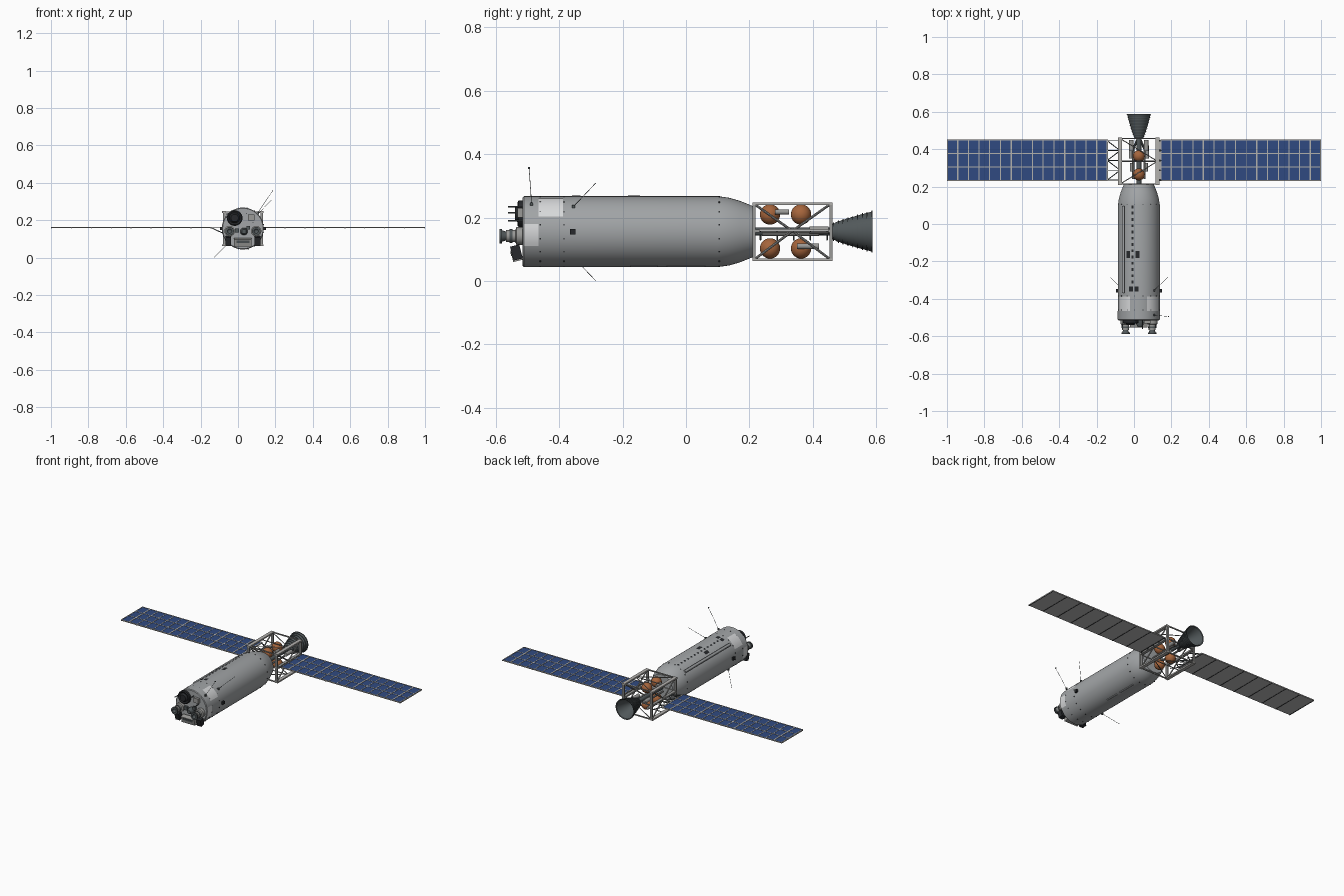
import bpy, bmesh, math
from mathutils import Vector, Matrix

cube = bpy.data.objects.get("Cube")
if cube:
    bpy.data.objects.remove(cube)

CX, CZ, R = 0.026, 0.156, 0.112          # hull axis and radius


def material(name, r, g, b):
    m = bpy.data.materials.new(name)
    m.use_nodes = True
    m.diffuse_color = (r, g, b, 1)
    m.node_tree.nodes["Principled BSDF"].inputs["Base Color"].default_value = (r, g, b, 1)
    return m


HULL = material("hull grey", .36, .375, .385)
LIGHT = material("pale panel", .68, .69, .70)
FRAME = material("frame grey", .32, .32, .31)
DARK = material("engine dark grey", .085, .10, .105)
BLACK = material("near black", .02, .022, .025)
BLUE = material("solar blue", .03, .068, .22)
GRID = material("pale warm grey", .45, .44, .42)
BACK = material("solar backing", .48, .48, .48)
COPPER = material("copper tank", .38, .13, .045)


def finish(bm, name, *mats, smooth=False):
    me = bpy.data.meshes.new(name)
    bm.to_mesh(me)
    bm.free()
    ob = bpy.data.objects.new(name, me)
    bpy.context.collection.objects.link(ob)
    for m in mats:
        me.materials.append(m)
    if smooth:
        bpy.ops.object.select_all(action='DESELECT')
        ob.select_set(True)
        bpy.context.view_layer.objects.active = ob
        bpy.ops.object.shade_smooth_by_angle(angle=math.radians(35))
    return ob


def box(bm, c, s, turn=Matrix()):
    m = Matrix.Translation(c) @ turn @ Matrix.Diagonal((*s, 1))
    bmesh.ops.create_cube(bm, size=1, matrix=m)


def rod(bm, a, b, r, sides=8):
    a, b = Vector(a), Vector(b)
    d = b - a
    m = Matrix.Translation((a + b) / 2) @ d.to_track_quat('Z', 'Y').to_matrix().to_4x4()
    bmesh.ops.create_cone(bm, cap_ends=True, segments=sides, radius1=r,
                          radius2=r, depth=d.length, matrix=m)


def lathe(name, profile, mat, x=CX, z=CZ, steps=48):
    """Spin (y, radius) points around a line parallel to y."""
    bm = bmesh.new()
    vs = [bm.verts.new((x + r, y, z)) for y, r in profile]
    es = [bm.edges.new(p) for p in zip(vs, vs[1:])]
    bmesh.ops.spin(bm, geom=vs + es, cent=(x, 0, z), axis=(0, 1, 0),
                   angle=math.tau, steps=steps)
    bmesh.ops.remove_doubles(bm, verts=bm.verts, dist=1e-5)
    bmesh.ops.recalc_face_normals(bm, faces=bm.faces)
    return finish(bm, name, mat, smooth=True)


def on_hull(deg, y, r=R):
    a = math.radians(deg)
    return Vector((CX + r * math.cos(a), y, CZ + r * math.sin(a)))


def plate(bm, y0, y1, a0, a1, r=R + .0015):
    """Curved plate hugging the hull between two angles."""
    n = max(2, int((a1 - a0) / 5))
    rows = [[bm.verts.new(on_hull(a0 + (a1 - a0) * i / n, y, r)) for y in (y0, y1)]
            for i in range(n + 1)]
    for p, q in zip(rows, rows[1:]):
        bm.faces.new((p[0], q[0], q[1], p[1]))
    bmesh.ops.recalc_face_normals(bm, faces=bm.faces)
    for f in bm.faces:
        c = f.calc_center_median() - Vector((CX, 0, CZ))
        if f.normal.x * c.x + f.normal.z * c.z < 0:
            f.normal_flip()


# Pressure hull, shoulder seam and small fittings
lathe("hull", [(-.515, 0), (-.515, .108), (-.511, R), (.10, R), (.135, .107),
               (.17, .097), (.212, .08), (.212, 0)], HULL)
bm = bmesh.new()
for y in (-.46, -.385, .105):
    for k in range(16):
        box(bm, on_hull(11 + 22.5 * k, y), (.004, .004, .004))
finish(bm, "hull_fittings", BLACK)

# Pale plates on the hull
bm = bmesh.new()
for a in (25, 115):
    plate(bm, -.465, -.388, a, a + 42)
for a in (-24, 168):
    plate(bm, -.511, -.465, a, a + 36)
finish(bm, "pale_plates", LIGHT, smooth=True)

# Dark dashes and windows along the top
bm = bmesh.new()
for k in range(13):
    plate(bm, -.318 + k * .0335, -.303 + k * .0335, 105, 111)
for a in (88, 115):
    plate(bm, -.183, -.145, a, a + 11)
for a in (91, 106):
    plate(bm, -.36, -.333, a, a + 11)
finish(bm, "dark_windows", BLACK)

# Long conduits on the upper side and the belly
bm = bmesh.new()
rod(bm, on_hull(137, -.37), on_hull(137, .095), .008, 12)
for y0, y1 in ((-.175, -.09), (-.06, .06)):
    rod(bm, on_hull(-75, y0, R - .002), on_hull(-75, y1, R - .002), .006)
finish(bm, "conduits", HULL, smooth=True)
bm = bmesh.new()
for a in (132, 142):
    plate(bm, -.37, .095, a - .6, a + .6)
finish(bm, "conduit_edges", BLACK)

# Side sensors
bm = bmesh.new()
for s in (-1, 1):
    box(bm, (CX + s * (R + .003), -.357, CZ), (.016, .018, .018))
finish(bm, "side_sensors", BLACK)

# Whip antennas
bm = bmesh.new()
for a, b in (((.108, -.487, .243), (.185, -.495, .357)),
             ((.108, -.355, .235), (.18, -.285, .309)),
             ((-.055, -.355, .075), (-.128, -.285, .001))):
    rod(bm, a, b, .001, 6)
    box(bm, a, (.01, .01, .01))
box(bm, (.185, -.495, .357), (.006, .006, .006))
finish(bm, "whip_antennas", DARK)

# Nose: round hatch, pods, boxes and rods
lathe("hatch", [(-.512, .042), (-.528, .042), (-.532, .036), (-.528, .028),
                (-.54, .02), (-.54, 0)], BLACK, -.018, .212, 32)
for s in (-1, 1):
    x = CX + s * .071
    lathe("nose_pod", [(-.512, .028), (-.535, .028), (-.538, .019), (-.568, .019), (-.568, 0)],
          FRAME, x, .142, 24)
    lathe("pod_collar", [(-.568, .014), (-.580, .018), (-.580, .023), (-.588, .023),
                         (-.588, .012), (-.572, 0)], DARK, x, .142, 24)
    lathe("pod_band", [(-.548, .018), (-.548, .0215), (-.556, .0215), (-.556, .018)],
          DARK, x, .142, 24)
    bm = bmesh.new()
    box(bm, (CX + s * .078, -.535, .09), (.03, .03, .045), Matrix.Rotation(.25, 4, 'X'))
    finish(bm, "side_flap", BLACK)
bm = bmesh.new()
box(bm, (CX, -.535, .082), (.095, .03, .038), Matrix.Rotation(.25, 4, 'X'))
box(bm, (.07, -.522, .215), (.035, .02, .03))
finish(bm, "nose_boxes", FRAME)
lathe("nose_probe", [(-.512, .02), (-.535, .02), (-.55, .012), (-.55, 0)], DARK, .032, .14, 20)
bm = bmesh.new()
box(bm, (CX, -.551, .086), (.07, .004, .014), Matrix.Rotation(.25, 4, 'X'))
box(bm, (.055, -.52, .16), (.02, .02, .02))
box(bm, (-.005, -.52, .145), (.022, .02, .022))
for x, z in ((-.06, .215), (.08, .19), (.045, .235)):
    rod(bm, (x, -.512, z), (x, -.562, z), .0025)
finish(bm, "nose_rods", DARK)

# Open frame behind the hull
X0, X1, Y0, Y1, Z0, Z1 = -.074, .126, .214, .457, .067, .244
YM, ZM, ZH = (Y0 + Y1) / 2, (Z0 + Z1) / 2, .158
bm = bmesh.new()
for x in (X0, X1):
    for z in (Z0, Z1):
        box(bm, (x, YM, z), (.022, Y1 - Y0 + .01, .009))
finish(bm, "frame_long_beams", GRID)
bm = bmesh.new()
for x in (X0, X1):
    box(bm, (x, YM, ZH), (.019, Y1 - Y0, .010))
    for y in (Y0, Y1):
        box(bm, (x, y, ZM), (.014, .010, Z1 - Z0))
        for z in (Z0, Z1):
            rod(bm, (x, y, z), (x, YM, ZH), .004)
for y in (Y0, Y1):
    for z in (Z0, Z1):
        box(bm, (CX, y, z), (X1 - X0, .006, .007))
    box(bm, (CX, y, ZH), (X1 - X0, .006, .007))
for z in (Z0, Z1):
    rod(bm, (X0, YM, z), (X1, YM, z), .003)
    for y in (Y0, Y1):
        rod(bm, (X0, y, z), (X1, YM, z), .0025)
finish(bm, "rear_frame", FRAME)

# Propellant tanks
bm = bmesh.new()
for y in (.265, .363):
    for z in (.103, .21):
        bmesh.ops.create_uvsphere(bm, u_segments=24, v_segments=16, radius=.032,
                                  matrix=Matrix.Translation((CX, y, z)))
finish(bm, "tanks", COPPER, smooth=True)

# Engine feed lines and gas bottles inside the frame
bm = bmesh.new()
rod(bm, (CX, .21, CZ), (CX, .475, CZ), .013, 16)
for s in (-1, 1):
    rod(bm, (CX + s * .03, .40, .15), (CX, .47, CZ), .006)
finish(bm, "feed_lines", DARK, smooth=True)
bm = bmesh.new()
for s in (-1, 1):
    rod(bm, (CX + s * .045, .35, .11), (CX + s * .045, .42, .11), .009, 16)
    rod(bm, (CX + s * .04, .28, .218), (CX + s * .04, .325, .218), .008, 16)
    rod(bm, (CX + s * .04, .39, .16), (CX + s * .04, .45, .16), .012, 16)
    rod(bm, (CX + s * .03, .24, .148), (CX + s * .03, .42, .148), .006)
finish(bm, "gas_bottles", FRAME, smooth=True)

# Bell nozzle with stiffening ribs
outer = []
for k in range(9):
    t = k / 8
    y, r = .464 + .121 * t, .026 + .037 * t ** .85
    outer += [(y, r), (y, r + .003), (y + .003, r + .003), (y + .003, r)]
lathe("bell_nozzle", [(.458, 0), (.458, .022)] + outer +
      [(.586, .060), (.52, .038), (.475, .015), (.475, 0)], DARK)

# Solar wings
PX, PY0, PY1, PZ = .143, .230, .451, .160
YC, LENGTH, WIDTH = (PY0 + PY1) / 2, 1 - PX, PY1 - PY0
for s, side in ((-1, "right"), (1, "left")):
    mid = s * (1 + PX) / 2
    bm = bmesh.new()
    box(bm, (mid, YC, PZ), (LENGTH, WIDTH, .005))
    bm.normal_update()
    for f in bm.faces:
        f.material_index = 0 if f.normal.z > .5 else 1
    finish(bm, side + "_solar_wing", BLUE, BACK)
    bm = bmesh.new()
    for k in range(16):
        w = .008 if k in (1, 4, 9, 14) else .005
        x = s * min(max(PX + k * LENGTH / 15, PX + w / 2), 1 - w / 2)
        box(bm, (x, YC, PZ + .003), (w, WIDTH, .002))
    for k in range(4):
        box(bm, (mid, PY0 + .002 + k * (WIDTH - .004) / 3, PZ + .003), (LENGTH, .005, .002))
    finish(bm, side + "_solar_grid", GRID)
    bm = bmesh.new()
    for k in range(9):
        box(bm, (s * (PX + .002 + k * (LENGTH - .004) / 8), YC, PZ - .003), (.004, WIDTH, .002))
    finish(bm, side + "_solar_ribs", BLACK)

# Bracket between the frame and the right wing, short hinges on the left
bm = bmesh.new()
ys = [PY0 + .005 + k * .0525 for k in range(5)]
for k, y in enumerate(ys):
    rod(bm, (-PX, y, PZ), (X0 - .005, y, .13), .0025)
    rod(bm, (X1, y, PZ), (PX + .004, y, PZ), .005)
    if k:
        rod(bm, (-PX, ys[k - k % 2], PZ), (X0, ys[k - 1 + k % 2], PZ), .0025)
finish(bm, "wing_brackets", DARK)
bm = bmesh.new()
box(bm, (-PX, YC, PZ), (.008, WIDTH, .007))
finish(bm, "wing_root_rail", LIGHT)
